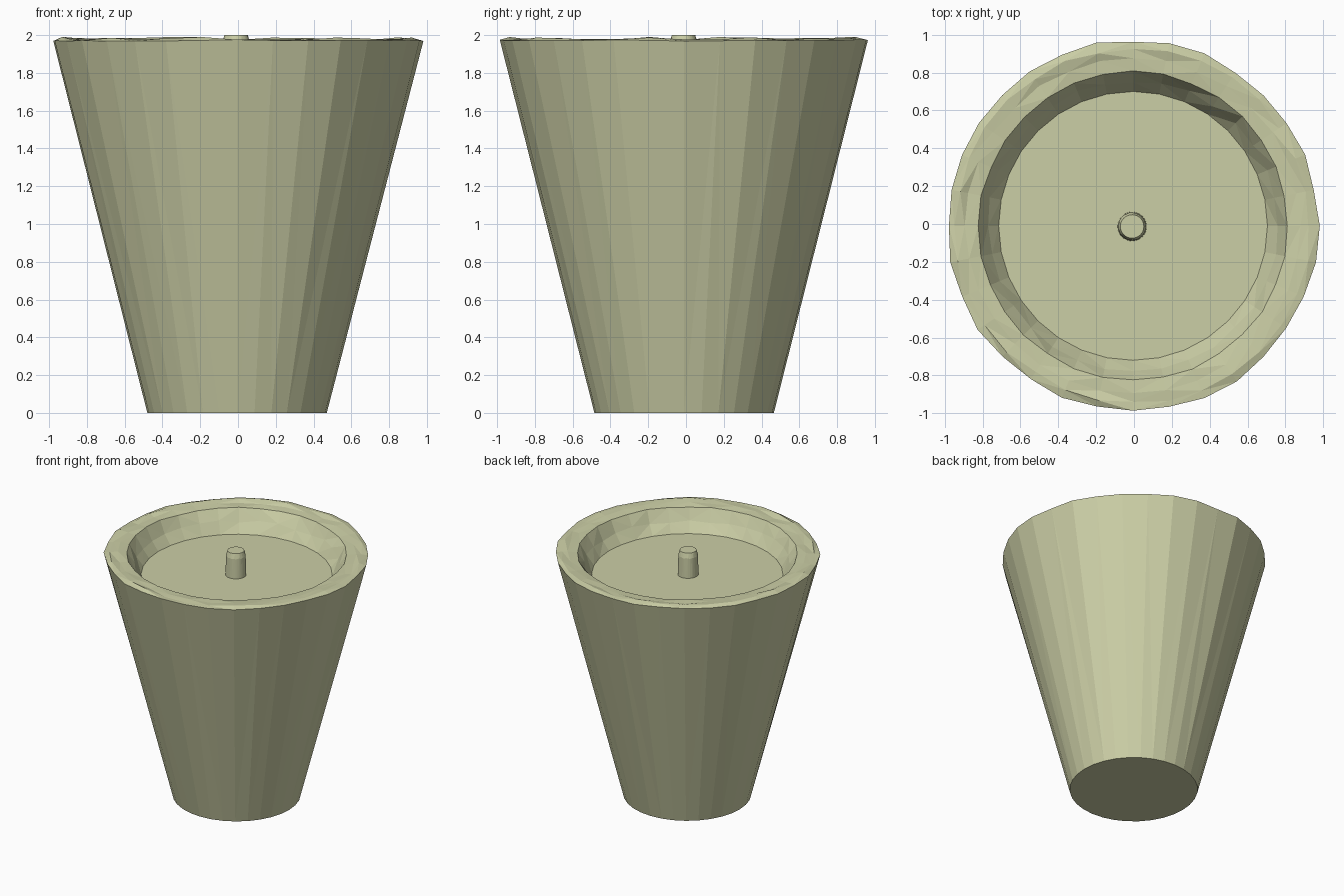
import bpy, bmesh, math, random

if "Cube" in bpy.data.objects:
    bpy.data.objects.remove(bpy.data.objects["Cube"])

random.seed(4)
SIDES = 32
CX, CY = -0.005, -0.01

mat = bpy.data.materials.new("pale_olive")
mat.diffuse_color = (0.60, 0.62, 0.38, 1)
mat.use_nodes = True
mat.node_tree.nodes["Principled BSDF"].inputs["Base Color"].default_value = mat.diffuse_color


def lathe(name, profile, cx, cy, cap_start=True, cap_end=True):
    """Revolve (radius, z, radial jitter, height jitter) rings into flat facets."""
    bm = bmesh.new()
    rings = []
    for r, z, jr, jz in profile:
        ring = []
        for i in range(SIDES):
            a = 2 * math.pi * i / SIDES
            rr = r + random.uniform(-jr, jr)
            zz = z + random.uniform(-jz, jz)
            ring.append(bm.verts.new((cx + rr * math.cos(a), cy + rr * math.sin(a), zz)))
        rings.append(ring)
    for low, high in zip(rings, rings[1:]):
        for i in range(SIDES):
            j = (i + 1) % SIDES
            bm.faces.new((low[i], low[j], high[j], high[i]))
    if cap_start:
        bm.faces.new(rings[0][::-1])
    if cap_end:
        bm.faces.new(rings[-1])
    # Uneven quads become the chipped triangles of the rim
    bmesh.ops.triangulate(bm, faces=[f for f in bm.faces if len(f.verts) == 4])
    bmesh.ops.recalc_face_normals(bm, faces=bm.faces[:])
    mesh = bpy.data.meshes.new(name)
    bm.to_mesh(mesh)
    bm.free()
    mesh.materials.append(mat)
    obj = bpy.data.objects.new(name, mesh)
    bpy.context.collection.objects.link(obj)
    return obj


# Tapered body with a rough rim, sloping recess and flat floor
lathe("tapered_body", [
    (0.475, 0.0, 0, 0),
    (0.98, 1.972, 0.008, 0.004),
    (0.935, 1.982, 0.010, 0.009),
    (0.885, 1.976, 0.006, 0.006),
    (0.815, 1.970, 0.005, 0.003),
    (0.765, 1.880, 0.008, 0.015),
    (0.71, 1.80, 0, 0),
], CX, CY)

# Small round peg standing in the middle of the floor
lathe("centre_peg", [
    (0.077, 1.79, 0, 0),
    (0.073, 1.96, 0.001, 0.003),
    (0.062, 2.0, 0, 0),
], -0.01, -0.013)
